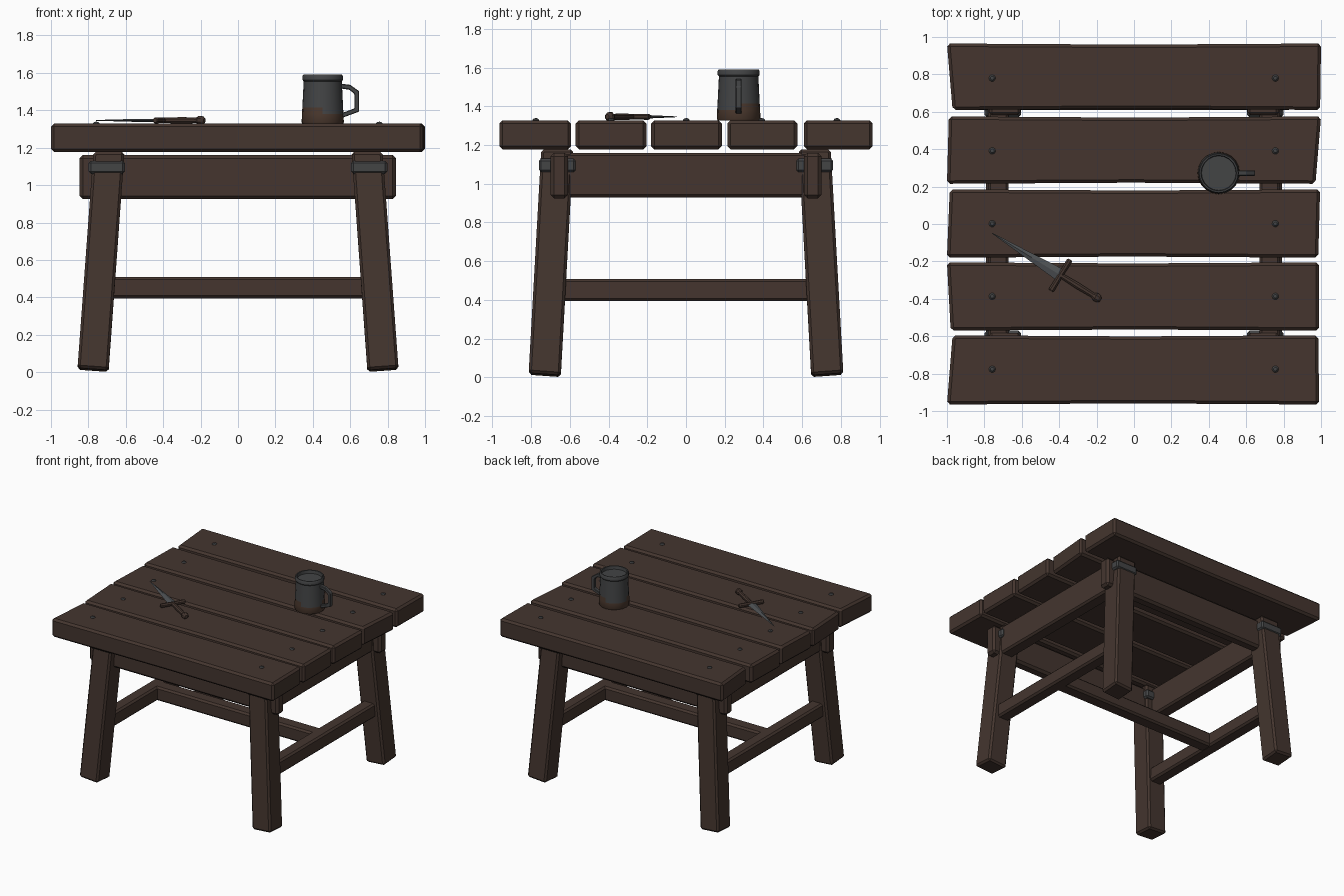
import bpy, bmesh, math
from mathutils import Vector, Matrix

if "Cube" in bpy.data.objects:
    bpy.data.objects.remove(bpy.data.objects["Cube"])


def mat(name, r, g, b):
    m = bpy.data.materials.new(name)
    m.diffuse_color = (r, g, b, 1)
    m.use_nodes = True
    m.node_tree.nodes["Principled BSDF"].inputs["Base Color"].default_value = m.diffuse_color
    return m


WOOD = mat("dark wood", 0.058, 0.036, 0.028)
IRON = mat("dark iron", 0.056, 0.058, 0.060)
STEEL = mat("blade steel", 0.075, 0.082, 0.088)
RUST = mat("rust brown", 0.070, 0.040, 0.027)


def finish(name, bm, *mats, bevel=0.0):
    bmesh.ops.recalc_face_normals(bm, faces=bm.faces)
    me = bpy.data.meshes.new(name)
    bm.to_mesh(me)
    bm.free()
    ob = bpy.data.objects.new(name, me)
    bpy.context.collection.objects.link(ob)
    for m in mats:
        me.materials.append(m)
    if bevel:
        b = ob.modifiers.new("worn edges", 'BEVEL')
        b.width, b.segments, b.limit_method = bevel, 1, 'ANGLE'
    return ob


def loft(name, rings, m, bevel=0.0):
    """Solid skinned through rings with the same number of points."""
    bm = bmesh.new()
    vs = [[bm.verts.new(p) for p in ring] for ring in rings]
    n = len(vs[0])
    for a, b in zip(vs, vs[1:]):
        for i in range(n):
            bm.faces.new((a[i], a[(i + 1) % n], b[(i + 1) % n], b[i]))
    bm.faces.new(vs[0])
    bm.faces.new(vs[-1])
    return finish(name, bm, m, bevel=bevel)


def box(name, lo, hi, m, bevel=0.0):
    ring = lambda z: [(lo[0], lo[1], z), (hi[0], lo[1], z), (hi[0], hi[1], z), (lo[0], hi[1], z)]
    return loft(name, [ring(lo[2]), ring(hi[2])], m, bevel)


def lathe(name, profile, sides, *mats):
    """Revolve (radius, z) points around z; zero radius ends become caps."""
    bm = bmesh.new()
    rings = []
    for r, z in profile:
        if r == 0:
            rings.append([bm.verts.new((0, 0, z))] * sides)
        else:
            rings.append([bm.verts.new((r * math.cos(2 * math.pi * i / sides),
                                        r * math.sin(2 * math.pi * i / sides), z)) for i in range(sides)])
    for a, b in zip(rings, rings[1:]):
        for i in range(sides):
            j = (i + 1) % sides
            bm.faces.new(list(dict.fromkeys((a[i], a[j], b[j], b[i]))))
    return finish(name, bm, *mats)


def smooth(ob, deg=40):
    bpy.ops.object.select_all(action='DESELECT')
    ob.select_set(True)
    bpy.context.view_layer.objects.active = ob
    bpy.ops.object.shade_smooth_by_angle(angle=math.radians(deg))


# Table top: y back, y front, left x back/front, right x back/front
planks = [(0.965, 0.61, -1.0, -0.97, 1.0, 0.995),
          (0.575, 0.215, -0.99, -1.0, 1.0, 0.97),
          (0.185, -0.18, -0.985, -1.0, 0.995, 0.985),
          (-0.205, -0.57, -1.0, -0.98, 0.99, 0.99),
          (-0.595, -0.965, -0.97, -1.0, 0.985, 0.99)]
for n, (yb, yf, lb, lf, rb, rf) in enumerate(planks):
    rings = []
    for t in (0, 0.5, 1):                      # slight waist at mid length
        w = 0.006 if t == 0.5 else 0
        xb, xf = lb + (rb - lb) * t, lf + (rf - lf) * t
        rings.append([(xf, yf + w, 1.178), (xb, yb - w, 1.178), (xb, yb - w, 1.328), (xf, yf + w, 1.328)])
    loft(f"top_plank_{n + 1}", rings, WOOD, 0.016)
    for side, x in (("left", -0.758), ("right", 0.756)):
        nail = lathe(f"nail_{side}_{n + 1}",
                     [(0, 1.31), (0.018, 1.31), (0.018, 1.33), (0.010, 1.338), (0, 1.339)], 10, IRON)
        nail.location = (x, 0.78 - 0.389 * n, 0)

# Splayed legs with iron bands
H = 0.083
for sx, xn in ((-1, "left"), (1, "right")):
    for sy, yn in ((-1, "front"), (1, "back")):
        def ring(cx, cy, z, slope):
            return [(sx * (cx + a * H), sy * (cy + b * H), z + slope * (a + b + 2))
                    for a, b in ((-1, -1), (1, -1), (1, 1), (-1, 1))]
        loft(f"{yn}_{xn}_leg", [ring(0.775, 0.73, 0, 0.006), ring(0.69, 0.665, 1.178, 0)], WOOD, 0.014)
        xs, ys = sorted((sx * 0.605, sx * 0.798)), sorted((sy * 0.57, sy * 0.76))
        box(f"{yn}_{xn}_leg_band", (xs[0], ys[0], 1.06), (xs[1], ys[1], 1.13), IRON, 0.012)

# Aprons: long ones run through the legs, side ones sit between them
for s, n in ((-1, "front"), (1, "back")):
    y = sorted((s * 0.61, s * 0.70))
    box(f"{n}_apron", (-0.848, y[0], 0.925), (0.845, y[1], 1.16), WOOD, 0.018)
for s, n in ((-1, "left"), (1, "right")):
    x = sorted((s * 0.67, s * 0.78))
    box(f"{n}_apron", (x[0], -0.66, 0.93), (x[1], 0.66, 1.16), WOOD, 0.014)
    x = sorted((s * 0.685, s * 0.79))
    box(f"{n}_stretcher", (x[0], -0.69, 0.393), (x[1], 0.69, 0.508), WOOD, 0.014)
box("middle_stretcher", (-0.72, -0.055, 0.395), (0.72, 0.055, 0.508), WOOD, 0.014)

# Mug with a rusty foot
mug = lathe("mug", [(0, 1.326), (0.107, 1.326), (0.113, 1.336), (0.111, 1.38), (0.109, 1.415),
                    (0.102, 1.555), (0.108, 1.562), (0.108, 1.583), (0.103, 1.591),
                    (0.095, 1.590), (0.092, 1.565), (0, 1.565)], 20, IRON, RUST)
for p in mug.data.polygons:
    c = p.center
    limit = 1.41 if math.sin(2 * math.atan2(c.y, c.x)) > 0 else 1.375
    p.material_index = int(c.z < limit)
mug.location = (0.453, 0.272, 0)
smooth(mug)

# Mug handle: angular loop as a swept square section
path = [((0.545, 1.543), (0.545, 1.517)), ((0.60, 1.536), (0.595, 1.510)), ((0.648, 1.502), (0.622, 1.488)),
        ((0.648, 1.393), (0.622, 1.410)), ((0.55, 1.357), (0.55, 1.383))]
loft("mug_handle", [[(o[0], 0.257, o[1]), (o[0], 0.287, o[1]), (i[0], 0.287, i[1]), (i[0], 0.257, i[1])]
                    for o, i in path], IRON, 0.004)

# Dagger, built along +x from the guard then turned into place
place = Matrix.Translation((-0.393, -0.274, 1.346)) @ Matrix.Rotation(math.atan2(0.345, -0.56), 4, 'Z')


def diamond(x, w, t):
    return [(x, -w, 0), (x, 0, -t), (x, w, 0), (x, 0, t)]


def octagon(x, r):
    return [(x, r * math.cos(math.pi * (k + .5) / 4), r * math.sin(math.pi * (k + .5) / 4)) for k in range(8)]


parts = [loft("dagger_blade", [diamond(0, 0.035, 0.009), diamond(0.18, 0.021, 0.008),
                               diamond(0.43, 0.002, 0.002)], STEEL),
         loft("dagger_guard", [[(y, x, z) for x, y, z in octagon(s, r)] for s, r in
                               ((-0.098, 0.013), (-0.09, 0.017), (0, 0.015), (0.09, 0.017), (0.098, 0.013))], WOOD),
         loft("dagger_grip", [octagon(-0.215, 0.015), octagon(-0.11, 0.019), octagon(0, 0.015)], WOOD),
         loft("dagger_pommel", [octagon(-0.252, 0.012), octagon(-0.24, 0.023), octagon(-0.22, 0.026),
                                octagon(-0.203, 0.016)], WOOD)]
for ob in parts:
    ob.matrix_world = place
